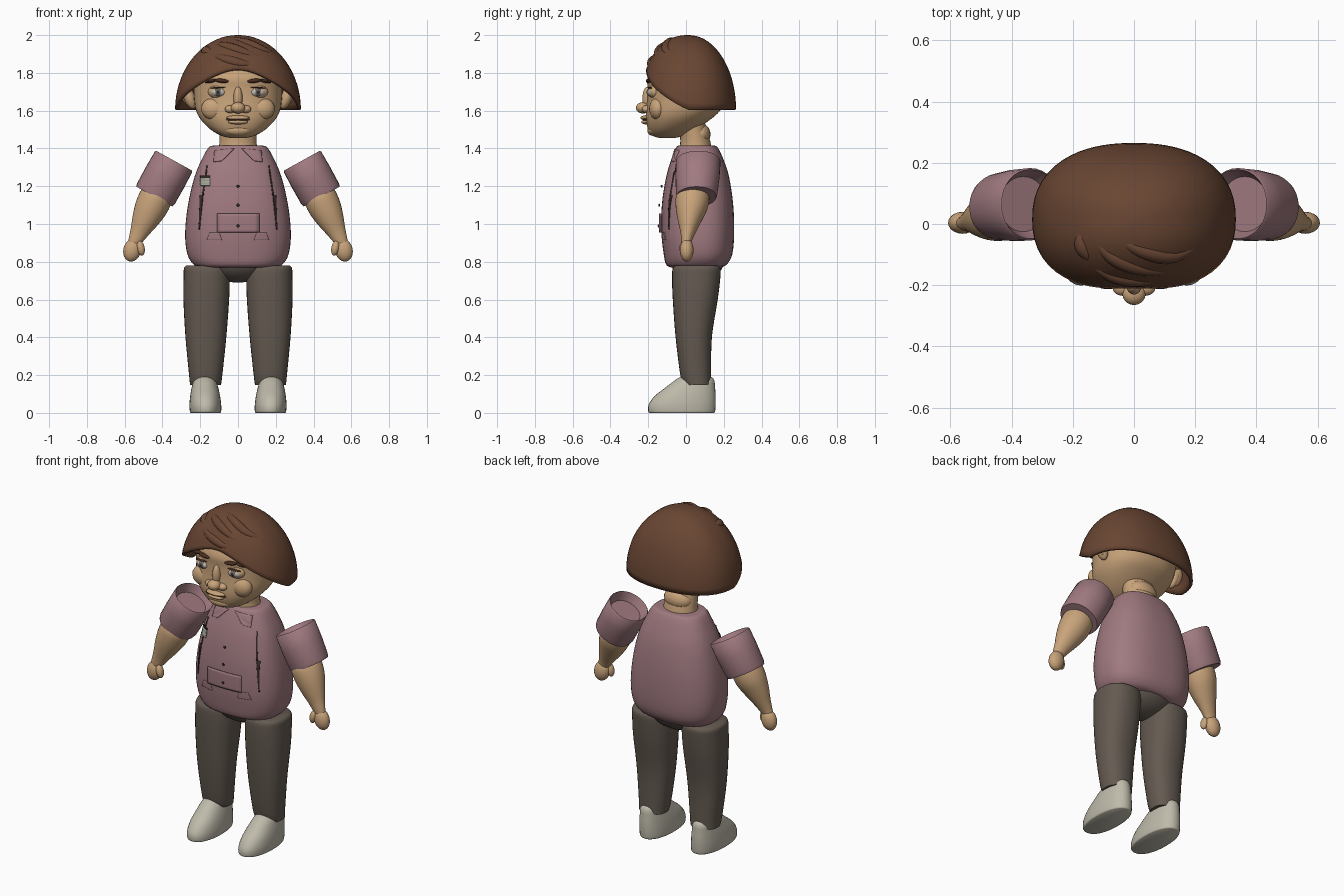
import bpy, bmesh, math
from mathutils import Matrix, Vector

if "Cube" in bpy.data.objects:
    bpy.data.objects.remove(bpy.data.objects["Cube"])


def material(name, r, g, b):
    m = bpy.data.materials.new(name)
    lin = [((c / 255 + 0.055) / 1.055) ** 2.4 for c in (r, g, b)]
    m.diffuse_color = (*lin, 1)
    m.use_nodes = True
    m.node_tree.nodes["Principled BSDF"].inputs["Base Color"].default_value = m.diffuse_color
    return m


SKIN = material("skin", 200, 163, 122)
HAIR = material("brown hair", 105, 70, 51)
BROW = material("dark brow", 72, 43, 32)
SHIRT = material("mauve cloth", 160, 122, 128)
TROUSER = material("grey brown cloth", 100, 90, 81)
SHOE = material("pale shoe", 190, 186, 170)
WHITE = material("eye white", 186, 184, 176)
IRIS = material("grey iris", 105, 100, 92)
DARK = material("dark seam", 55, 42, 42)
BADGE = material("badge green", 165, 168, 150)


def finish(name, bm, mat, mirror=False, angle=45):
    bmesh.ops.recalc_face_normals(bm, faces=bm.faces)
    me = bpy.data.meshes.new(name)
    bm.to_mesh(me)
    bm.free()
    me.materials.append(mat)
    ob = bpy.data.objects.new(name, me)
    bpy.context.collection.objects.link(ob)
    bpy.ops.object.select_all(action='DESELECT')
    ob.select_set(True)
    bpy.context.view_layer.objects.active = ob
    bpy.ops.object.shade_smooth_by_angle(angle=math.radians(angle))
    if mirror:
        mod = ob.modifiers.new("mirror", 'MIRROR')
        mod.use_axis[0] = True
        mod.use_bisect_axis[0] = False
    return ob


def refine(rows, steps):
    """Catmull-Rom interpolation of profile rows."""
    out = []
    for i in range(len(rows) - 1):
        p = [Vector(rows[max(0, min(len(rows) - 1, i + k))]) for k in (-1, 0, 1, 2)]
        for s in range(steps):
            t = s / steps
            out.append(0.5 * (2 * p[1] + (p[2] - p[0]) * t
                       + (2 * p[0] - 5 * p[1] + 4 * p[2] - p[3]) * t * t
                       + (3 * p[1] - p[0] - 3 * p[2] + p[3]) * t ** 3))
    return out + [Vector(rows[-1])]


def spow(v, e):
    return math.copysign(abs(v) ** e, v)


def loft(name, rows, mat, mirror=False, n=2.2, steps=4, seg=32, matrix=None):
    """Rows are height, centre x, half width, front y, back y."""
    bm = bmesh.new()
    rings = []
    for z, cx, rx, y0, y1 in (refine(rows, steps) if steps > 1 else rows):
        ring = []
        for k in range(seg):
            a = 2 * math.pi * k / seg
            ring.append(bm.verts.new((cx + rx * spow(math.cos(a), 2 / n),
                        (y0 + y1) / 2 + (y1 - y0) / 2 * spow(math.sin(a), 2 / n), z)))
        rings.append(ring)
    for r0, r1 in zip(rings, rings[1:]):
        for k in range(seg):
            bm.faces.new((r0[k], r0[(k + 1) % seg], r1[(k + 1) % seg], r1[k]))
    bm.faces.new(rings[0])
    bm.faces.new(rings[-1])
    if matrix:
        bm.transform(matrix)
    return finish(name, bm, mat, mirror)


def ball(name, c, r, mat, mirror=False, tilt=0, seg=20):
    bm = bmesh.new()
    bmesh.ops.create_uvsphere(bm, u_segments=seg, v_segments=seg // 2 + 2, radius=1)
    bm.transform(Matrix.Translation(c) @ Matrix.Rotation(tilt, 4, 'Y') @ Matrix.Diagonal((*r, 1)))
    return finish(name, bm, mat, mirror)


# Torso
TORSO = [(.77, 0, .20, -.08, .18), (.785, 0, .235, -.105, .215), (.84, 0, .268, -.118, .245),
         (.95, 0, .28, -.13, .255), (1.1, 0, .265, -.128, .25), (1.25, 0, .23, -.105, .228),
         (1.35, 0, .188, -.075, .195), (1.405, 0, .155, -.052, .168), (1.415, 0, .13, -.04, .15)]
loft("shirt_body", TORSO, SHIRT, n=2.5, seg=48)
PROFILE = refine(TORSO, 8)


def chest_y(x, z):
    r = min(PROFILE, key=lambda q: abs(q[0] - z))
    f = max(0, 1 - (abs(x) / r[2]) ** 2.5) ** (1 / 2.5)
    return (r[3] + r[4]) / 2 - (r[4] - r[3]) / 2 * f


def plate(name, corners, mat, lift=.004, mirror=False, n=8):
    """Four x,z corners draped on the chest front as a thin panel."""
    a, b, c, d = (Vector(p) for p in corners)
    bm = bmesh.new()
    g = []
    for i in range(n + 1):
        row = []
        for j in range(n + 1):
            p = a.lerp(b, i / n).lerp(d.lerp(c, i / n), j / n)
            row.append(bm.verts.new((p.x, chest_y(p.x, p.y) - lift, p.y)))
        g.append(row)
    for i in range(n):
        for j in range(n):
            bm.faces.new((g[i][j], g[i + 1][j], g[i + 1][j + 1], g[i][j + 1]))
    ob = finish(name, bm, mat, mirror)
    ob.modifiers.new("thickness", 'SOLIDIFY').thickness = .006
    return ob


# Shirt details
plate("collar_flap", [(.02, 1.40), (.125, 1.39), (.13, 1.33), (.085, 1.335)], SHIRT, mirror=True)
plate("front_pocket", [(-.11, .955), (.115, .955), (.115, 1.055), (-.11, 1.055)], SHIRT, .012)
plate("lower_flap", [(.085, .915), (.165, .915), (.15, .955), (.10, .955)], SHIRT, mirror=True)
plate("upper_side_seam", [(.183, 1.15), (.192, 1.15), (.168, 1.31), (.163, 1.31)], DARK, mirror=True)
plate("lower_side_seam", [(.204, .97), (.209, .97), (.203, 1.15), (.186, 1.15)], DARK, mirror=True)
plate("badge", [(-.2, 1.205), (-.15, 1.205), (-.15, 1.245), (-.2, 1.245)], BADGE, .007)
plate("badge_clip", [(-.2, 1.247), (-.15, 1.247), (-.15, 1.257), (-.2, 1.257)], DARK, .007)
for z in (1.2, 1.1, .99):
    ball("button", (0, chest_y(0, z) - .014, z), (.008, .005, .008), DARK, seg=10)

# Hips, trouser legs and shoes
ball("hips", (0, .06, .82), (.2, .145, .13), TROUSER, seg=32)
loft("trouser_leg", [(.148, .172, .082, -.012, .133), (.2, .171, .088, -.03, .133),
     (.4, .17, .108, -.055, .137), (.6, .168, .121, -.07, .168), (.72, .166, .122, -.074, .182),
     (.765, .167, .119, -.07, .182), (.78, .168, .106, -.055, .165)], TROUSER, True, n=2.3)
loft("shoe", [(0, .172, .078, -.19, .148), (.008, .172, .083, -.2, .154), (.045, .173, .084, -.197, .157),
     (.09, .174, .079, -.165, .157), (.135, .175, .07, -.108, .154), (.17, .176, .06, -.062, .15),
     (.19, .176, .042, -.03, .135), (.197, .176, .02, 0, .1)], SHOE, True, n=2.2)

# Sleeves with open shoulder end, forearms and hands
tilt = Matrix.Rotation(math.atan2(.105, -.19), 4, 'Y')
loft("sleeve", [(.05, 0, .085, -.085, .095), (0, 0, .108, -.108, .118), (.006, 0, .113, -.114, .123),
     (.1, 0, .115, -.116, .118), (.2, 0, .114, -.113, .106), (.217, 0, .109, -.108, .1)],
     SHIRT, True, n=2.1, steps=1, matrix=Matrix.Translation((.338, .06, 1.335)) @ tilt)
tilt = Matrix.Rotation(math.atan2(.13, -.27), 4, 'Y')
loft("forearm", [(0, 0, .072, -.075, .075), (.035, 0, .087, -.094, .084), (.1, 0, .086, -.094, .074),
     (.17, 0, .071, -.084, .044), (.24, 0, .05, -.07, .012), (.29, 0, .037, -.064, -.008),
     (.32, 0, .03, -.06, -.014)], SKIN, True, n=2,
     matrix=Matrix.Translation((.418, .04, 1.175)) @ tilt)
ball("fist", (.56, .004, .862), (.047, .036, .062), SKIN, True, tilt=-.25)
ball("thumb", (.515, -.012, .872), (.021, .023, .04), SKIN, True, tilt=.2)

# Neck and head
loft("neck", [(1.38, 0, .105, -.04, .14), (1.44, 0, .098, -.03, .128), (1.54, 0, .1, -.04, .1)], SKIN, n=2)
ball("nape", (0, .075, 1.475), (.088, .055, .058), SKIN)
loft("head", [(1.455, 0, .04, -.14, -.06), (1.468, 0, .09, -.178, -.01), (1.5, 0, .145, -.2, .05),
     (1.55, 0, .195, -.212, .125), (1.6, 0, .222, -.212, .18), (1.66, 0, .232, -.205, .205),
     (1.72, 0, .235, -.203, .21), (1.77, 0, .23, -.205, .2), (1.82, 0, .21, -.182, .18),
     (1.88, 0, .155, -.125, .13), (1.92, 0, .06, -.05, .05)], SKIN, n=2.2, seg=48)

# Face
ball("nose_tip", (0, -.228, 1.615), (.038, .037, .03), SKIN)
ball("nose_bridge", (0, -.203, 1.665), (.024, .028, .062), SKIN)
ball("nostril_wing", (.04, -.208, 1.608), (.03, .026, .021), SKIN, True)
ball("chin", (0, -.175, 1.497), (.07, .03, .03), SKIN)
ball("upper_lip", (0, -.213, 1.562), (.062, .028, .013), SKIN)
ball("lower_lip", (0, -.21, 1.54), (.052, .026, .013), SKIN)
ball("mouth_line", (0, -.212, 1.551), (.068, .02, .003), BROW)
ball("cheek", (.125, -.15, 1.61), (.07, .045, .06), SKIN, True)
ball("eyelid", (.103, -.165, 1.7), (.056, .034, .038), SKIN, True)
ball("eye", (.103, -.172, 1.697), (.046, .034, .026), WHITE, True)
ball("iris", (.105, -.188, 1.698), (.023, .02, .023), IRIS, True)
ball("pupil", (.106, -.2, 1.698), (.011, .0105, .011), DARK, True, seg=12)
ball("lash_line", (.103, -.186, 1.722), (.046, .018, .004), BROW, True, tilt=.05)
ball("eyebrow_inner", (.085, -.195, 1.758), (.04, .018, .011), BROW, True, tilt=-.1)
ball("eyebrow_outer", (.14, -.172, 1.757), (.036, .022, .009), BROW, True, tilt=.2)

# Ears
ball("ear", (.258, .03, 1.672), (.03, .035, .066), SKIN, True, tilt=.35)
ball("ear_rim", (.272, .045, 1.682), (.03, .018, .06), SKIN, True, tilt=.35)

# Bowl shaped hair
BASE, RISE, CY = 1.605, .395, .015


def plan_radius(a):
    ry = .262 if math.sin(a) < 0 else .25
    return (abs(math.cos(a) / .333) ** 2.3 + abs(math.sin(a) / ry) ** 2.3) ** (-1 / 2.3)


def hair_point(a, phi):
    f = .84 if math.sin(a) < 0 else 1
    r = plan_radius(a) * math.sin(phi) ** (1 - (1 - f) * abs(math.sin(a)))
    return Vector((r * math.cos(a), CY + r * math.sin(a), BASE + RISE * math.cos(phi)))


bm = bmesh.new()
top = bm.verts.new((0, CY, BASE + RISE))
SEG, ROWS, cols = 64, 18, []
for k in range(SEG):
    a = 2 * math.pi * k / SEG
    hem = .215 * max(0, -math.sin(a)) ** 1.2
    limit = math.acos(hem / RISE)
    cols.append([bm.verts.new(hair_point(a, limit * (j + 1) / ROWS)) for j in range(ROWS)])
for k in range(SEG):
    c0, c1 = cols[k], cols[(k + 1) % SEG]
    bm.faces.new((top, c0[0], c1[0]))
    for j in range(ROWS - 1):
        bm.faces.new((c0[j], c0[j + 1], c1[j + 1], c1[j]))
hair = finish("hair_bowl", bm, HAIR, angle=60)
hair.modifiers.new("thickness", 'SOLIDIFY').thickness = .018

# Swept locks following the hair surface
LOCKS = [[(-.14, -.04), (-.08, -.11), (.03, -.155), (.18, -.165)],
         [(-.07, -.04), (.02, -.09), (.14, -.11), (.25, -.05)],
         [(-.18, -.02), (-.175, -.08), (-.14, -.13)],
         [(-.17, -.12), (-.08, -.175), (.02, -.195), (.1, -.19)]]
for path in LOCKS:
    cu = bpy.data.curves.new("hair_lock", 'CURVE')
    cu.dimensions, cu.bevel_depth, cu.bevel_resolution = '3D', .028, 3
    pts = refine(path, 5)
    sp = cu.splines.new('POLY')
    sp.points.add(len(pts) - 1)
    for i, p in enumerate(pts):
        a = math.atan2(p.y - CY, p.x)
        s = min(1, math.hypot(p.x, p.y - CY) / plan_radius(a))
        f = 1 - .16 * abs(math.sin(a)) if math.sin(a) < 0 else 1
        q = hair_point(a, math.asin(s ** (1 / f)))
        centre = Vector((0, .02, 1.7))
        q = q + (centre - q).normalized() * .016
        sp.points[i].co = (*q, 1)
        sp.points[i].radius = .15 + .85 * math.sin(math.pi * i / (len(pts) - 1))
    sp.use_smooth = True
    cu.materials.append(HAIR)
    bpy.context.collection.objects.link(bpy.data.objects.new("hair_lock", cu))
